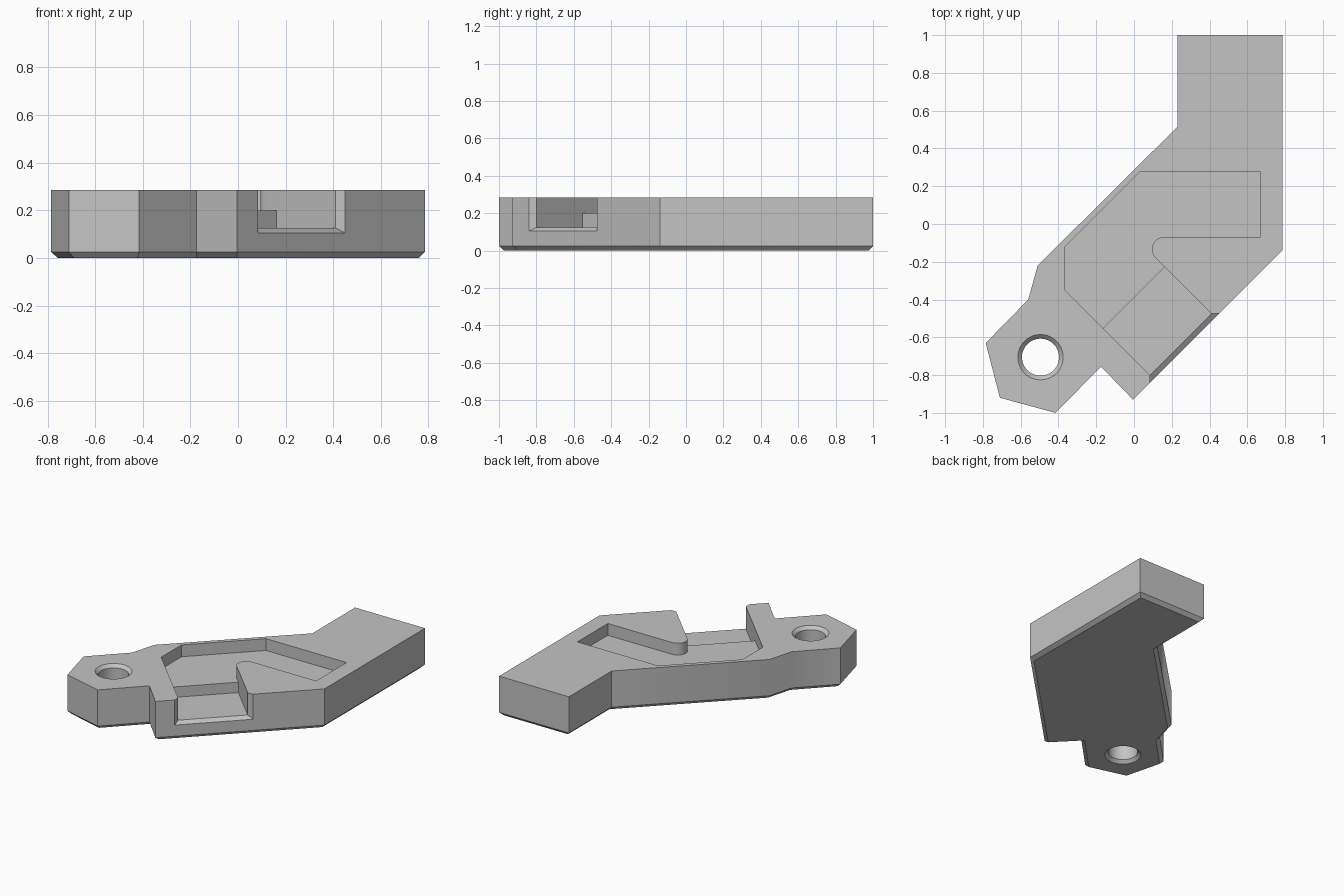
import bpy, bmesh, math

cube = bpy.data.objects.get("Cube")
if cube:
    bpy.data.objects.remove(cube, do_unlink=True)

TOP, OVER, CHAMFER = 0.285, 0.4, 0.025

grey = bpy.data.materials.new("plain_grey")
grey.use_nodes = True
colour = (0.55, 0.55, 0.55, 1)
grey.diffuse_color = colour
grey.node_tree.nodes["Principled BSDF"].inputs["Base Color"].default_value = colour


def loft(name, sections, chamfer=0):
    """Join matching closed sections into a solid with capped ends."""
    bm = bmesh.new()
    rings = [[bm.verts.new(p) for p in s] for s in sections]
    n = len(rings[0])
    for a, b in zip(rings, rings[1:]):
        for i in range(n):
            j = (i + 1) % n
            bm.faces.new((a[i], a[j], b[j], b[i]))
    start = bm.faces.new(rings[0][::-1])
    bm.faces.new(rings[-1])
    bmesh.ops.recalc_face_normals(bm, faces=bm.faces)
    if chamfer:
        bmesh.ops.inset_region(bm, faces=[start], thickness=chamfer,
                               depth=chamfer, use_even_offset=True)
    mesh = bpy.data.meshes.new(name)
    bm.to_mesh(mesh)
    bm.free()
    mesh.materials.append(grey)
    obj = bpy.data.objects.new(name, mesh)
    bpy.context.collection.objects.link(obj)
    return obj


def prism(name, outline, z0, z1, chamfer=0):
    return loft(name, [[(x, y, z) for x, y in outline] for z in (z0, z1)], chamfer)


def diagonal(s, t):
    """Point from its diagonal coordinates s = x + y and t = x - y."""
    return (s + t) / 2, (s - t) / 2


# Angled plate with a chamfered underside
plate = prism("bracket_plate", [
    (0.785, 1), (0.23, 1), (0.23, 0.515), (-0.51, -0.22), (-0.56, -0.40),
    (-0.785, -0.63), (-0.71, -0.92), (-0.415, -1), (-0.175, -0.755),
    (-0.005, -0.93), (0.785, -0.14)], CHAMFER, TOP, CHAMFER)

# Channel that opens through the diagonal edge with a flared mouth
LEFT, RIGHT, STEP, MOUTH, FLOOR = -0.715, -0.065, 0.39, 0.885, 0.125


def channel_section(t, flare, drop):
    low, high = diagonal(LEFT - flare, t), diagonal(RIGHT + flare, t)
    z = FLOOR - drop
    return [(*low, z), (*high, z), (*high, OVER), (*low, OVER)]


channel = loft("channel_cutter", [
    channel_section(STEP, 0, 0), channel_section(MOUTH, 0, 0),
    channel_section(MOUTH + 0.08, 0.08, 0.04)])

# Shallow pocket wrapping around a rounded nub
r = 0.064
nub = [(0.159 + r * math.cos(math.radians(a)), -0.134 + r * math.sin(math.radians(a)))
       for a in range(90, 226, 9)]
pocket = prism("pocket_cutter", [
    (0.67, -0.07), (0.67, 0.275), (0.03, 0.275), (-0.365, -0.12), (-0.365, -0.35),
    diagonal(LEFT, STEP), diagonal((LEFT + RIGHT) / 2, STEP + 0.1),
    diagonal(RIGHT, STEP)] + nub[::-1], 0.2, OVER)

# Bolt hole, countersunk on both faces
HOLE, EDGE, SIDES = 0.098, 0.022, 48
hole = loft("hole_cutter", [
    [(-0.495 + rad * math.cos(math.tau * i / SIDES),
      -0.705 + rad * math.sin(math.tau * i / SIDES), z) for i in range(SIDES)]
    for rad, z in ((HOLE + 2 * EDGE, -EDGE), (HOLE, EDGE),
                   (HOLE, TOP - EDGE), (HOLE + 2 * EDGE, TOP + EDGE))])

# Cut the plate, then discard the cutters
bpy.context.view_layer.objects.active = plate
for cutter in (channel, pocket, hole):
    cutter.hide_render = True
    cut = plate.modifiers.new("cut", 'BOOLEAN')
    cut.operation = 'DIFFERENCE'
    cut.solver = 'EXACT'
    cut.object = cutter
    bpy.ops.object.modifier_apply(modifier=cut.name)
    bpy.data.objects.remove(cutter, do_unlink=True)

# Smooth curved walls, keep machined edges crisp
bpy.ops.object.select_all(action='DESELECT')
plate.select_set(True)
bpy.ops.object.shade_smooth_by_angle(angle=math.radians(32))
